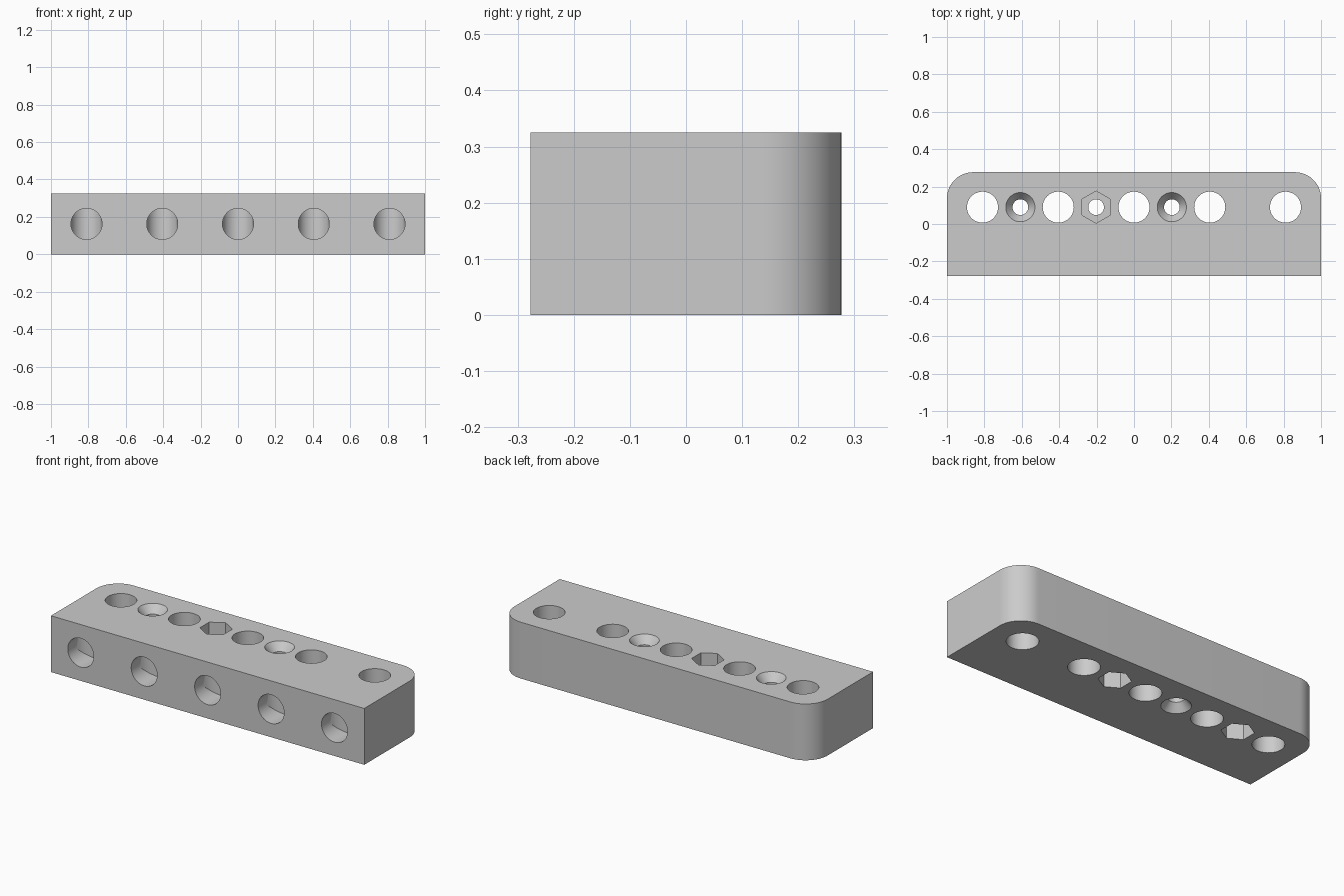
import bpy, bmesh
from math import sin, cos, pi, sqrt

if "Cube" in bpy.data.objects:
    bpy.data.objects.remove(bpy.data.objects["Cube"])

HEIGHT, FRONT, BACK = 0.325, -0.277, 0.277
CORNER = 0.14
ROW_Y, PITCH = 0.09, 0.2025
BORE, SCREW, SINK, HEX = 0.083, 0.042, 0.078, 0.086
SIDES = 48

grey = bpy.data.materials.new("plain grey")
grey.use_nodes = True
grey.diffuse_color = (0.6, 0.6, 0.6, 1)
grey.node_tree.nodes["Principled BSDF"].inputs["Base Color"].default_value = (0.6, 0.6, 0.6, 1)


def make_object(name, bm):
    bmesh.ops.recalc_face_normals(bm, faces=bm.faces)
    mesh = bpy.data.meshes.new(name)
    bm.to_mesh(mesh)
    bm.free()
    mesh.materials.append(grey)
    obj = bpy.data.objects.new(name, mesh)
    bpy.context.collection.objects.link(obj)
    return obj


def prism(name, bottom, top, z0, z1):
    """Solid between two matching outlines at two heights."""
    bm = bmesh.new()
    low = [bm.verts.new((x, y, z0)) for x, y in bottom]
    high = [bm.verts.new((x, y, z1)) for x, y in top]
    bm.faces.new(low)
    bm.faces.new(high)
    n = len(low)
    for i in range(n):
        j = (i + 1) % n
        bm.faces.new((low[i], low[j], high[j], high[i]))
    return make_object(name, bm)


def ring(x, radius, sides=SIDES):
    """Outline around a hole axis, with a point towards the back."""
    return [(x + radius * sin(2 * pi * i / sides),
             ROW_Y + radius * cos(2 * pi * i / sides)) for i in range(sides)]


def front_socket(x):
    """Blind front hole whose end is curved about an upright axis."""
    bm = bmesh.new()
    near, far = [], []
    for i in range(SIDES):
        a = 2 * pi * (i + 0.5) / SIDES
        dx, z = BORE * cos(a), HEIGHT / 2 + BORE * sin(a)
        near.append(bm.verts.new((x + dx, FRONT - 0.05, z)))
        far.append(bm.verts.new((x + dx, FRONT + 0.05 + sqrt(BORE**2 - dx**2), z)))
    bm.faces.new(near)
    for i in range(SIDES):
        j = (i + 1) % SIDES
        bm.faces.new((near[i], near[j], far[j], far[i]))
    for i in range(SIDES // 2 - 1):
        bm.faces.new((far[i], far[i + 1], far[-2 - i], far[-1 - i]))
    return make_object("socket_cutter", bm)


# Block with two rounded back corners
outline = [(-1, FRONT), (1, FRONT)]
for side, start in ((1, 0), (-1, pi / 2)):
    for i in range(17):
        a = start + pi / 2 * i / 16
        outline.append((side * (1 - CORNER) + CORNER * cos(a),
                        BACK - CORNER + CORNER * sin(a)))
block = prism("drilled_block", outline, outline, 0, HEIGHT)

cutters = []

# Through holes and front sockets
for k in (-4, -2, 0, 2, 4):
    x = k * PITCH
    hole = ring(x, BORE)
    cutters += [prism("bore_cutter", hole, hole, -0.1, HEIGHT + 0.1), front_socket(x)]

# Screw holes: countersink on one side, hexagonal nut pocket on the other
for k, sink_on_top in ((-3, True), (-1, False), (1, True)):
    x = k * PITCH
    depth, spare = 0.045, 0.02
    slope = (SINK - SCREW) / depth
    wide = ring(x, SINK + spare * slope)
    shaft, nut = ring(x, SCREW), ring(x, HEX, 6)

    def level(z, flip):
        return HEIGHT - z if flip else z

    cutters += [
        prism("screw_cutter", shaft, shaft, -0.1, HEIGHT + 0.1),
        prism("sink_cutter", wide, shaft, level(-spare, sink_on_top), level(depth, sink_on_top)),
        prism("nut_cutter", nut, nut, level(-0.05, not sink_on_top), level(0.1, not sink_on_top)),
    ]

# Cut every hole, then remove the cutters
bpy.ops.object.select_all(action="DESELECT")
block.select_set(True)
bpy.context.view_layer.objects.active = block
for cutter in cutters:
    cutter.hide_render = True
    mod = block.modifiers.new("cut", "BOOLEAN")
    mod.operation = "DIFFERENCE"
    mod.solver = "EXACT"
    mod.object = cutter
    bpy.ops.object.modifier_apply(modifier=mod.name)
    bpy.data.objects.remove(cutter)

bpy.ops.object.shade_smooth_by_angle(angle=pi / 6)
